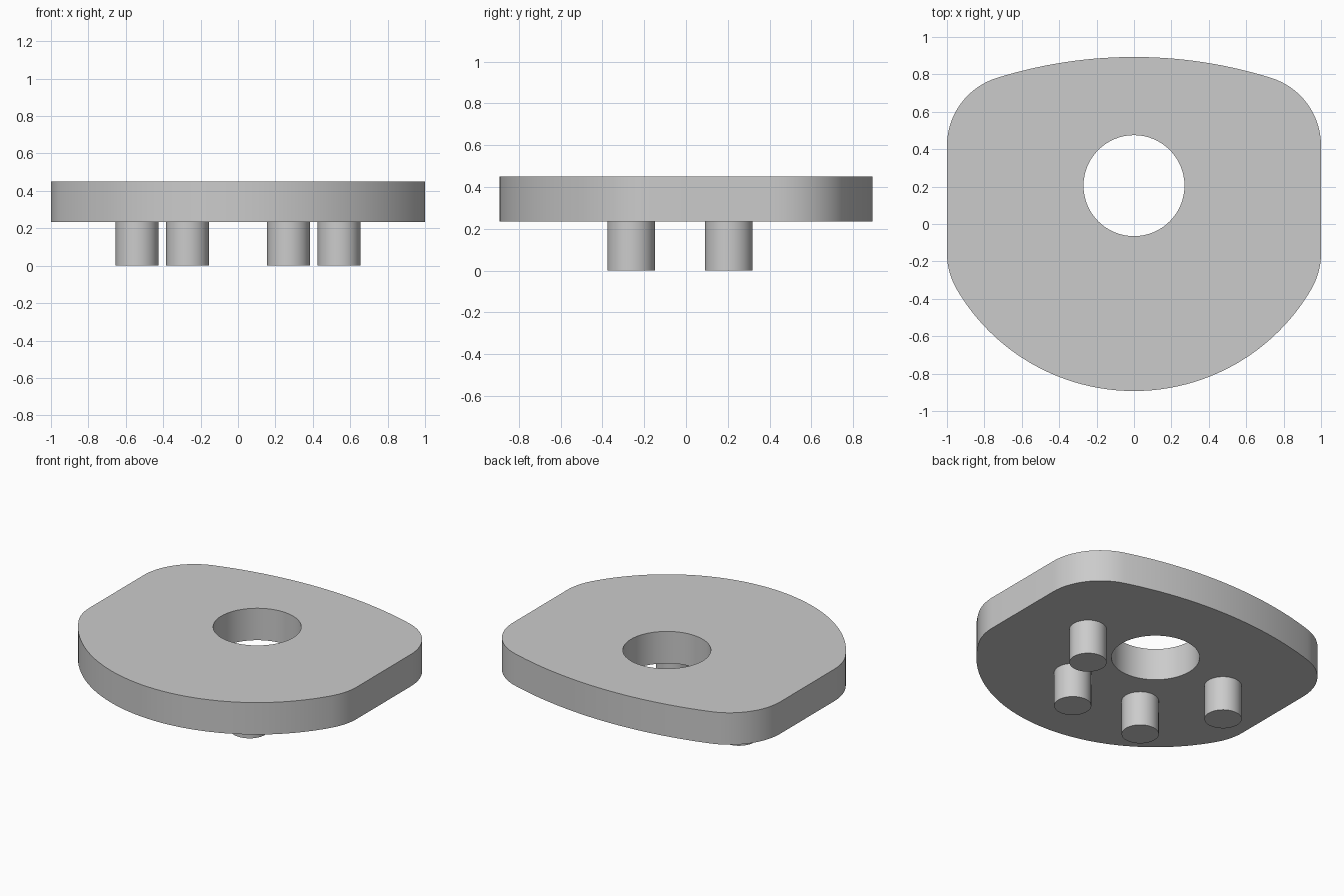
import bpy
import bmesh
from math import sin, cos, pi, atan2, sqrt

cube = bpy.data.objects.get("Cube")
if cube:
    bpy.data.objects.remove(cube)

BOTTOM, TOP = 0.234, 0.45
HUB_Y = 0.205            # shared centre of the bore, pegs and front arc
FRONT_R, BACK_R = 1.098, 2.46
BACK_Y = 0.893 - BACK_R  # centre of the shallow back arc
CORNER_R = 0.38

grey = bpy.data.materials.new("plain grey")
grey.use_nodes = True
colour = (0.6, 0.6, 0.6, 1)
grey.diffuse_color = colour
grey.node_tree.nodes["Principled BSDF"].inputs["Base Color"].default_value = colour


def arc(cx, cy, r, start, end, steps):
    return [(cx + r * cos(start + (end - start) * i / steps),
             cy + r * sin(start + (end - start) * i / steps))
            for i in range(steps + 1)]


def extruded(name, loops, z0, z1):
    """Fill the closed loops (the inner ones become holes) and raise them."""
    bm = bmesh.new()
    for loop in loops:
        verts = [bm.verts.new((x, y, z0)) for x, y in loop]
        for a, b in zip(verts, verts[1:] + verts[:1]):
            bm.edges.new((a, b))
    bmesh.ops.triangle_fill(bm, edges=bm.edges[:], use_beauty=True)
    raised = bmesh.ops.extrude_face_region(bm, geom=bm.faces[:], use_keep_orig=True)
    for v in raised["geom"]:
        if isinstance(v, bmesh.types.BMVert):
            v.co.z = z1
    bmesh.ops.recalc_face_normals(bm, faces=bm.faces[:])
    mesh = bpy.data.meshes.new(name)
    bm.to_mesh(mesh)
    bm.free()
    mesh.materials.append(grey)
    obj = bpy.data.objects.new(name, mesh)
    bpy.context.collection.objects.link(obj)
    bpy.ops.object.select_all(action='DESELECT')
    obj.select_set(True)
    bpy.context.view_layer.objects.active = obj
    bpy.ops.object.shade_smooth_by_angle(angle=pi / 6)
    return obj


# Right half of the outline: arcs blended into straight sides by tangent corners
cx = 1 - CORNER_R
front_cy = HUB_Y - sqrt((FRONT_R - CORNER_R) ** 2 - cx ** 2)
back_cy = BACK_Y + sqrt((BACK_R - CORNER_R) ** 2 - cx ** 2)
front_a = atan2(front_cy - HUB_Y, cx)
back_a = atan2(back_cy - BACK_Y, cx)
half = (arc(0, HUB_Y, FRONT_R, -pi / 2, front_a, 24)
        + arc(cx, front_cy, CORNER_R, front_a, 0, 10)[1:]
        + arc(cx, back_cy, CORNER_R, 0, back_a, 16)
        + arc(0, BACK_Y, BACK_R, back_a, pi / 2, 14)[1:])
outline = half + [(-x, y) for x, y in half[-2:0:-1]]

# Plate with round bore
bore = arc(0, HUB_Y, 0.27, 0, 2 * pi, 64)[:-1]
extruded("plate", [outline, bore], BOTTOM, TOP)

# Four pegs spaced around the front half of the bore
for i, name in enumerate(("left_outer", "left_inner", "right_inner", "right_outer")):
    a = -i * pi / 3
    ring = arc(0.54 * cos(a), HUB_Y + 0.54 * sin(a), 0.114, 0, 2 * pi, 48)[:-1]
    extruded(name + "_peg", [ring], 0, BOTTOM)
